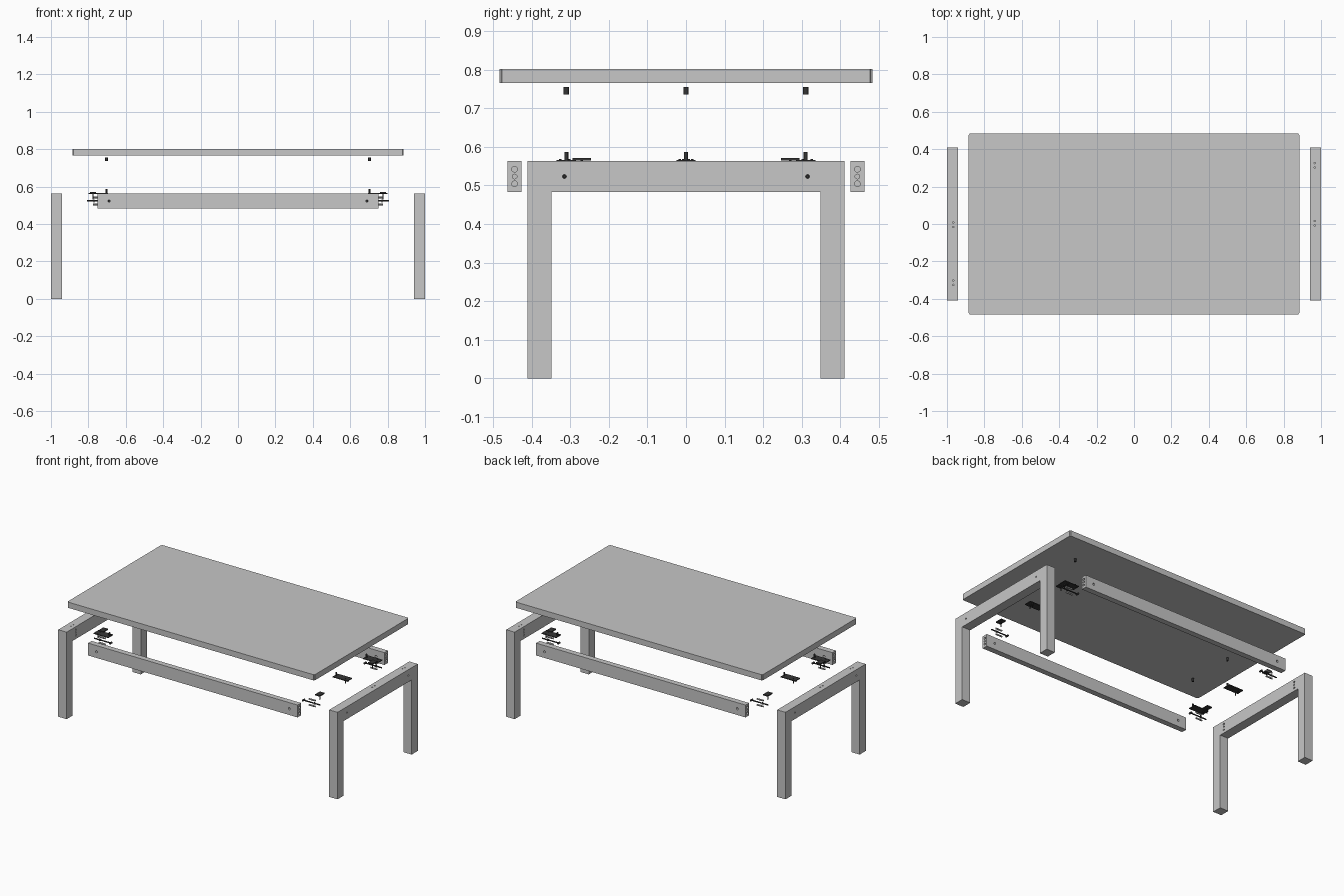
import bpy, bmesh
from math import pi
from mathutils import Matrix, Vector

if "Cube" in bpy.data.objects:
    bpy.data.objects.remove(bpy.data.objects["Cube"])


def material(name, value):
    m = bpy.data.materials.new(name)
    m.use_nodes = True
    colour = (value, value, value, 1)
    m.diffuse_color = colour
    m.node_tree.nodes["Principled BSDF"].inputs["Base Color"].default_value = colour
    return m


GREY = material("light grey", 0.57)
DARK = material("dark metal", 0.035)
DOWEL = material("dowel grey", 0.4)
AXIS = {"x": Matrix.Rotation(pi / 2, 4, "Y"),
        "y": Matrix.Rotation(pi / 2, 4, "X"),
        "z": Matrix.Identity(4)}


def box(bm, x, y, z):
    """Box between (low, high) pairs."""
    size = Vector((x[1] - x[0], y[1] - y[0], z[1] - z[0]))
    mid = Vector((sum(x) / 2, sum(y) / 2, sum(z) / 2))
    mat = Matrix.Translation(mid) @ Matrix.Diagonal(size).to_4x4()
    bmesh.ops.create_cube(bm, size=1, matrix=mat)


def rod(bm, centre, radius, length, axis="z", sides=16):
    bmesh.ops.create_cone(bm, cap_ends=True, segments=sides, radius1=radius,
                          radius2=radius, depth=length,
                          matrix=Matrix.Translation(centre) @ AXIS[axis])


def finish(bm, name, mat, turn=False):
    if turn:
        bmesh.ops.rotate(bm, verts=bm.verts, matrix=Matrix.Rotation(pi, 3, "Z"))
    me = bpy.data.meshes.new(name)
    bm.to_mesh(me)
    bm.free()
    me.materials.append(mat)
    ob = bpy.data.objects.new(name, me)
    bpy.context.collection.objects.link(ob)
    return ob


def drill(ob, holes, turn=False):
    """Cut round holes, each given as rod arguments."""
    for hole in holes:
        bm = bmesh.new()
        rod(bm, *hole)
        cutter = finish(bm, "hole_cutter", GREY, turn)
        cutter.hide_render = True
        mod = ob.modifiers.new("hole", "BOOLEAN")
        mod.operation = "DIFFERENCE"
        mod.solver = "EXACT"
        mod.object = cutter
        bpy.context.view_layer.objects.active = ob
        bpy.ops.object.modifier_apply(modifier=mod.name)
        bpy.data.objects.remove(cutter)


BAR_LOW, BAR_TOP = 0.483, 0.563
MID = (BAR_LOW + BAR_TOP) / 2
JOINT_Y = 0.315
PITCH = 0.019

# Table top with slightly eased vertical corners
bm = bmesh.new()
box(bm, (-0.885, 0.885), (-0.483, 0.483), (0.765, 0.802))
corners = [e for e in bm.edges if abs(e.verts[0].co.z - e.verts[1].co.z) > 0.01]
bmesh.ops.bevel(bm, geom=corners, offset=0.006, segments=3, affect="EDGES")
finish(bm, "table_top", GREY)

# Everything else is built once and repeated by a half turn
for turn, side in ((False, "left"), (True, "right")):
    # Leg frame: an upside-down U profile, extruded
    bm = bmesh.new()
    outline = [(-0.41, 0), (-0.41, BAR_TOP), (0.41, BAR_TOP), (0.41, 0),
               (0.348, 0), (0.348, BAR_LOW), (-0.348, BAR_LOW), (-0.348, 0)]
    face = bm.faces.new([bm.verts.new((0.94, y, z)) for y, z in outline])
    ext = bmesh.ops.extrude_face_region(bm, geom=[face])
    moved = [v for v in ext["geom"] if isinstance(v, bmesh.types.BMVert)]
    bmesh.ops.translate(bm, verts=moved, vec=(0.06, 0, 0))
    bmesh.ops.recalc_face_normals(bm, faces=bm.faces)
    frame = finish(bm, side + "_leg_frame", GREY, turn)
    holes = []
    for y in (-JOINT_Y, JOINT_Y):
        holes.append(((0.97, y, MID), 0.005, 0.1, "x"))
        holes += [((0.94, y, MID + dz), 0.006, 0.05, "x") for dz in (-PITCH, PITCH)]
    for y in (0.0, 0.31):
        holes += [((0.967, y + dy, BAR_TOP), 0.004, 0.03) for dy in (-0.008, 0.016)]
    drill(frame, holes, turn)

    # Long rail with dowel holes in the ends and a cross hole near each end
    bm = bmesh.new()
    box(bm, (-0.75, 0.75), (-0.462, -0.426), (BAR_LOW, BAR_TOP))
    rail = finish(bm, "front_rail" if not turn else "back_rail", GREY, turn)
    holes = []
    for x in (-1, 1):
        holes.append(((x * 0.69, -0.444, MID), 0.007, 0.1, "y"))
        holes.append(((x * 0.72, -0.444, MID), 0.006, 0.08, "x"))
        holes += [((x * 0.75, -0.444, MID + dz), 0.0075, 0.05, "x") for dz in (-PITCH, PITCH)]
    drill(rail, holes, turn)

    # Joint fittings at both corners
    for y, end in ((-JOINT_Y, "near"), (JOINT_Y, "far")):
        label = side + "_" + end
        bm = bmesh.new()
        rod(bm, (0.753, y, MID), 0.004, 0.11, "x")
        rod(bm, (0.769, y, MID), 0.007, 0.006, "x")
        rod(bm, (0.69, y, MID), 0.006, 0.02, "y")
        finish(bm, label + "_joint_bolt", DARK, turn)
        bm = bmesh.new()
        for dz in (-PITCH, PITCH):
            rod(bm, (0.752, y, MID + dz), 0.005, 0.045, "x")
        finish(bm, label + "_dowels", DOWEL, turn)
        inner = 0.27 if y > 0 else -0.27
        bm = bmesh.new()
        box(bm, (0.758, 0.792), (inner - 0.024, inner + 0.024), (0.564, 0.571))
        rod(bm, (0.775, inner, 0.55), 0.003, 0.036)
        finish(bm, label + "_corner_plate", DARK, turn)

    # Top brackets, their bolts and the threaded inserts above
    for y, place in ((0.0, "middle"), (0.31, "corner")):
        label = side + "_" + place
        bm = bmesh.new()
        box(bm, (0.695, 0.8), (y - 0.025, y + 0.025), (0.561, 0.566))
        rod(bm, (0.703, y, 0.573), 0.005, 0.026)
        for dy in (-0.008, 0.016):
            rod(bm, (0.775, y + dy, 0.553), 0.003, 0.03)
        finish(bm, label + "_top_bracket", DARK, turn)
        bm = bmesh.new()
        rod(bm, (0.703, y, 0.745), 0.007, 0.019)
        finish(bm, label + "_threaded_insert", DARK, turn)

# Smooth round parts, keep edges sharp
for ob in bpy.context.scene.objects:
    if ob.type == "MESH" and any(m in (DARK, DOWEL) for m in ob.data.materials[:]):
        ob.data.shade_smooth()
        ob.data.set_sharp_from_angle(angle=pi / 6)
